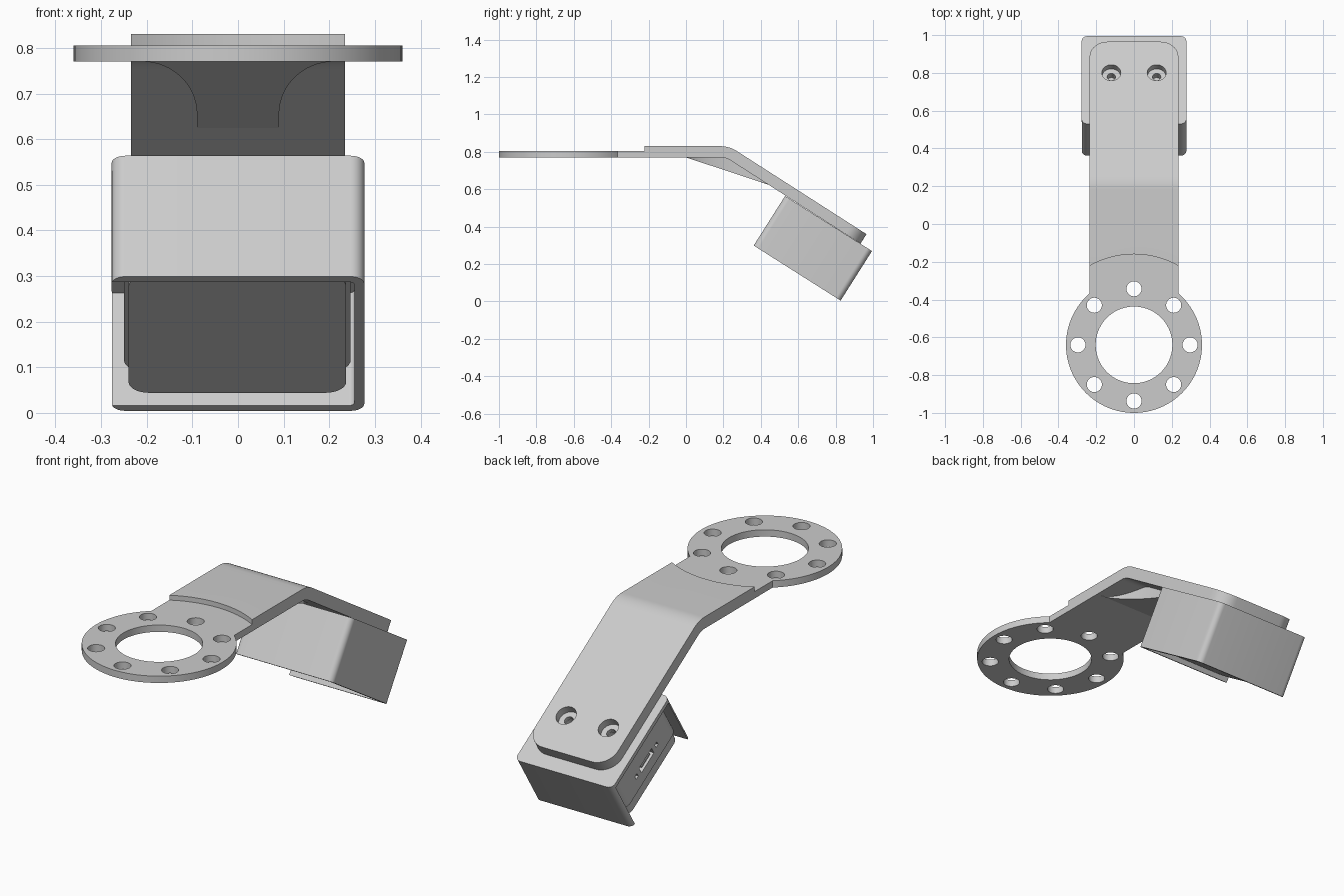
import bpy, bmesh, math
from mathutils import Matrix

if "Cube" in bpy.data.objects:
    bpy.data.objects.remove(bpy.data.objects["Cube"])

grey = bpy.data.materials.new("light_grey")
grey.use_nodes = True
grey.diffuse_color = (0.6, 0.6, 0.6, 1)
grey.node_tree.nodes["Principled BSDF"].inputs["Base Color"].default_value = (0.6, 0.6, 0.6, 1)

TILT = math.atan2(0.535, 0.845)
SLOPE = Matrix.Rotation(-TILT, 4, "X")   # frame of the sloping end of the arm
D, N = SLOPE @ Matrix.Identity(4).col[1], SLOPE @ Matrix.Identity(4).col[2]
RING_Y = -0.64
BOTTOM, STEP, TOP = 0.77, 0.805, 0.83


def finish(name, bm, matrix=None):
    bmesh.ops.recalc_face_normals(bm, faces=bm.faces)
    if matrix:
        bm.transform(matrix)
    mesh = bpy.data.meshes.new(name)
    bm.to_mesh(mesh)
    bm.free()
    mesh.materials.append(grey)
    ob = bpy.data.objects.new(name, mesh)
    bpy.context.collection.objects.link(ob)
    return ob


def box(name, x, y, z, radius=0, matrix=None):
    """Box from ranges, with its upright edges rounded."""
    bm = bmesh.new()
    bmesh.ops.create_cube(bm, size=1)
    for v in bm.verts:
        for i, (a, b) in enumerate((x, y, z)):
            v.co[i] = a if v.co[i] < 0 else b
    if radius:
        upright = [e for e in bm.edges if abs(e.verts[0].co.z - e.verts[1].co.z) > 1e-4]
        bmesh.ops.bevel(bm, geom=upright, offset=radius, segments=8, profile=0.5, affect="EDGES")
    return finish(name, bm, matrix)


def cylinder(name, r, x, y, z, matrix=None, segments=32):
    bm = bmesh.new()
    bmesh.ops.create_cone(bm, cap_ends=True, segments=segments, radius1=r, radius2=r,
                          depth=z[1] - z[0],
                          matrix=Matrix.Translation((x, y, (z[0] + z[1]) / 2)))
    return finish(name, bm, matrix)


def combine(ob, other, operation="DIFFERENCE"):
    """Apply a boolean and remove the helper."""
    other.hide_render = True
    mod = ob.modifiers.new("cut", "BOOLEAN")
    mod.operation, mod.object, mod.solver = operation, other, "EXACT"
    bpy.context.view_layer.objects.active = ob
    bpy.ops.object.modifier_apply(modifier=mod.name)
    bpy.data.objects.remove(other)


def smooth(ob):
    bpy.ops.object.select_all(action="DESELECT")
    ob.select_set(True)
    bpy.context.view_layer.objects.active = ob
    bpy.ops.object.shade_smooth_by_angle(angle=math.radians(30))


# Bent arm: side profile swept across the width, far corners rounded
ARM_END, ARM_V, ARM_T = 0.623, 0.82, 0.06
PIVOT_R = 0.1


def bend(r):
    cy = 0.213 - PIVOT_R * math.tan(TILT / 2)
    return [(cy + r * math.sin(TILT * i / 8), TOP - ARM_T - PIVOT_R + r * math.cos(TILT * i / 8))
            for i in range(9)]


def on_slope(u, v):
    p = u * D + v * N
    return p.y, p.z


upper = [(RING_Y, TOP)] + bend(PIVOT_R + ARM_T) + [on_slope(ARM_END, ARM_V)]
lower = [(RING_Y, BOTTOM)] + bend(PIVOT_R) + [on_slope(ARM_END, ARM_V - ARM_T)]
bm = bmesh.new()
face = bm.faces.new([bm.verts.new((-0.235, y, z)) for y, z in upper + lower[::-1]])
swept = bmesh.ops.extrude_face_region(bm, geom=[face])["geom"]
bmesh.ops.translate(bm, vec=(0.47, 0, 0), verts=[g for g in swept if isinstance(g, bmesh.types.BMVert)])
corners = [e for e in bm.edges
           if all(abs(v.co.dot(D.to_3d()) - ARM_END) < 1e-3 for v in e.verts)
           and abs(e.verts[0].co.x - e.verts[1].co.x) < 1e-4]
bmesh.ops.bevel(bm, geom=corners, offset=0.095, segments=10, profile=0.5, affect="EDGES")
arm = finish("bent_arm_with_ring", bm)

# Curved step down to the ring, then the ring and its holes
combine(arm, cylinder("step_cutter", 0.48, 0, RING_Y, (STEP, 1), segments=96))
combine(arm, cylinder("ring", 0.36, 0, RING_Y, (BOTTOM, STEP), segments=96), "UNION")
combine(arm, cylinder("bore_cutter", 0.203, 0, RING_Y, (0.6, 1), segments=72))
for i in range(8):
    a = i * math.pi / 4
    combine(arm, cylinder("bolt_cutter", 0.04, 0.297 * math.cos(a),
                          RING_Y + 0.297 * math.sin(a), (0.6, 1)))

# Counterbored screw holes in the sloping end
for x in (-0.12, 0.12):
    combine(arm, cylinder("counterbore_cutter", 0.05, x, 0.428, (0.78, 1), SLOPE))
    combine(arm, cylinder("screw_cutter", 0.022, x, 0.428, (0.7, 1), SLOPE))
smooth(arm)

# Gusset under the bend, flaring towards the flat part
bm = bmesh.new()
rows = []
for i in range(17):
    t = min(i / 15, 1)
    y = 0.35 * (1 - math.cos(t * math.pi / 2)) if i < 16 else 0.47
    half = 0.21 - 0.12 * math.sin(t * math.pi / 2)
    z = BOTTOM - 0.33 * y
    roof = min(BOTTOM + 0.01, (ARM_V - ARM_T + 0.01 - 0.535 * y) / 0.845)
    rows.append([bm.verts.new(p) for p in
                 ((-half, y, z), (half, y, z), (half, y, roof), (-half, y, roof))])
for a, b in zip(rows, rows[1:]):
    for j in range(4):
        k = (j + 1) % 4
        bm.faces.new((a[j], a[k], b[k], b[j]))
bm.faces.new(rows[0])
bm.faces.new(rows[-1])
smooth(finish("gusset", bm))

# Thin-walled cover, open below and on one side
cover = box("cover", (-0.277, 0.277), (0.146, 0.696), (0.446, 0.7595), 0.03, SLOPE)
combine(cover, box("cavity_cutter", (-0.4, 0.255), (0.168, 0.674), (0.3, 0.738), 0.012, SLOPE))
for x in (-0.12, 0.12):
    combine(cover, cylinder("screw_cutter", 0.022, x, 0.428, (0.7, 1), SLOPE))
smooth(cover)

# Device held inside the cover, with a slightly smaller lower lid
body = box("device_body", (-0.25, 0.247), (0.17, 0.67), (0.53, 0.737), 0.05, SLOPE)
combine(body, box("socket_cutter", (-0.3, -0.225), (0.36, 0.48), (0.585, 0.62), 0, SLOPE))
for u in (0.325, 0.515):
    combine(body, box("port_screw_cutter", (-0.3, -0.235), (u - 0.01, u + 0.01), (0.593, 0.613), 0, SLOPE))
smooth(body)
smooth(box("device_lid", (-0.24, 0.237), (0.18, 0.66), (0.47, 0.531), 0.045, SLOPE))
box("socket_tongue", (-0.245, -0.22), (0.38, 0.46), (0.598, 0.607), 0, SLOPE)
